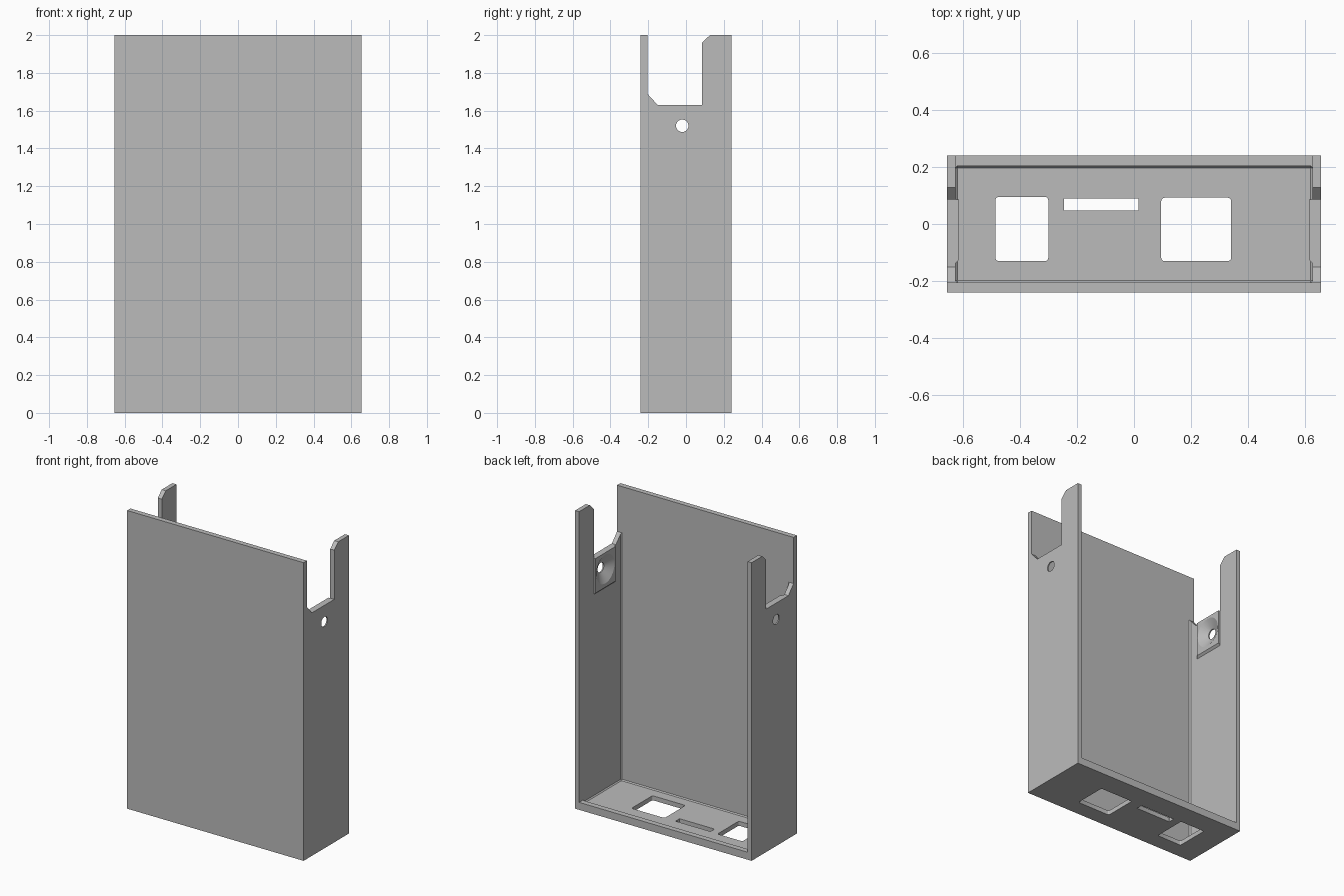
import bpy, bmesh, math
from mathutils import Matrix

cube = bpy.data.objects.get("Cube")
if cube:
    bpy.data.objects.remove(cube, do_unlink=True)

grey = bpy.data.materials.new("light grey")
grey.use_nodes = True
colour = (0.5, 0.5, 0.5, 1)
grey.diffuse_color = colour
grey.node_tree.nodes["Principled BSDF"].inputs["Base Color"].default_value = colour

W, D, H = 0.655, 0.24, 2.0        # half width, half depth, height
IN, FRONT, LIP = 0.625, -0.205, 0.203   # inner wall, front panel inside, lip inside
FLOOR = 0.03


def finish(bm, name):
    bmesh.ops.recalc_face_normals(bm, faces=bm.faces)
    mesh = bpy.data.meshes.new(name)
    bm.to_mesh(mesh)
    bm.free()
    mesh.materials.append(grey)
    obj = bpy.data.objects.new(name, mesh)
    bpy.context.collection.objects.link(obj)
    return obj


def box(name, lo, hi, bevel=0, vertical_only=False, segments=1):
    bm = bmesh.new()
    bmesh.ops.create_cube(bm, size=1)
    for v in bm.verts:
        v.co = [a + (c + 0.5) * (b - a) for a, b, c in zip(lo, hi, v.co)]
    if bevel:
        edges = [e for e in bm.edges if not vertical_only
                 or abs(e.verts[0].co.z - e.verts[1].co.z) > 1e-4]
        bmesh.ops.bevel(bm, geom=edges, offset=bevel, segments=segments,
                        profile=0.5, affect='EDGES')
    return finish(bm, name)


def prism(name, outline, x0, x1):
    """Extrude a (y, z) outline along x."""
    bm = bmesh.new()
    face = bm.faces.new([bm.verts.new((x0, y, z)) for y, z in outline])
    new = bmesh.ops.extrude_face_region(bm, geom=[face])["geom"]
    bmesh.ops.translate(bm, vec=(x1 - x0, 0, 0),
                        verts=[g for g in new if isinstance(g, bmesh.types.BMVert)])
    return finish(bm, name)


def cone(name, x0, x1, r0, r1, y, z, sides=32):
    """Cone or cylinder along x from radius r0 at x0 to r1 at x1."""
    bm = bmesh.new()
    bmesh.ops.create_cone(bm, cap_ends=True, segments=sides, radius1=r0, radius2=r1,
                          depth=abs(x1 - x0))
    turn = Matrix.Rotation(math.copysign(math.pi / 2, x1 - x0), 4, 'Y')
    bmesh.ops.transform(bm, verts=bm.verts,
                        matrix=Matrix.Translation(((x0 + x1) / 2, y, z)) @ turn)
    return finish(bm, name)


def boolean(target, tool, operation='DIFFERENCE'):
    mod = target.modifiers.new(tool.name, 'BOOLEAN')
    mod.operation, mod.solver, mod.object = operation, 'EXACT', tool
    bpy.context.view_layer.objects.active = target
    bpy.ops.object.modifier_apply(modifier=mod.name)
    bpy.data.objects.remove(tool, do_unlink=True)


# Outer block, hollowed with small corner chamfers and opened at the back
case = box("case", (-W, -D, 0), (W, D, H))
boolean(case, box("cavity", (-IN, FRONT, FLOOR), (IN, LIP, H + 0.5), 0.007))
boolean(case, box("back_opening", (-IN, 0, 0.05), (IN, D + 0.2, H + 0.5)))

# Side notches behind the full-height front panel
notch = [(FRONT, H + 0.1), (FRONT, 1.69), (-0.15, 1.63), (0.085, 1.63),
         (0.085, 1.96), (0.127, H), (0.127, H + 0.1)]
boolean(case, prism("notch", notch, -1, 1))

# Port openings in the floor
ports = [(-0.485, -0.3, -0.13, 0.095, 0.012),
         (-0.245, 0.015, 0.047, 0.09, 0.002),
         (0.095, 0.34, -0.13, 0.092, 0.012)]
for x0, x1, y0, y1, r in ports:
    boolean(case, box("port", (x0, y0, -0.1), (x1, y1, 0.1), r, True, 3))

# Countersunk screw bosses on both inner walls
HY, HZ, FACE = -0.02, 1.52, 0.612
for s in (-1, 1):
    bm = bmesh.new()
    rings = []
    for x, y0, z0 in ((0.64, -0.138, 1.385), (IN, -0.138, 1.385), (FACE, -0.125, 1.398)):
        rings.append([bm.verts.new((s * x, y, z)) for y, z in
                      ((y0, z0), (0.085, z0), (0.085, 1.63), (y0, 1.63))])
    bm.faces.new(rings[0])
    bm.faces.new(rings[-1])
    for a, b in zip(rings, rings[1:]):
        for i in range(4):
            j = (i + 1) % 4
            bm.faces.new((a[i], a[j], b[j], b[i]))
    boolean(case, finish(bm, "boss"), 'UNION')
    boolean(case, cone("screw_hole", s * 0.5, s * 0.8, 0.033, 0.033, HY, HZ))
    boolean(case, cone("countersink", s * (FACE - 0.002), s * 0.647, 0.1, 0.033, HY, HZ))

# Flat walls with rounded holes
bpy.ops.object.select_all(action='DESELECT')
case.select_set(True)
bpy.context.view_layer.objects.active = case
bpy.ops.object.shade_smooth_by_angle(angle=math.radians(25))
